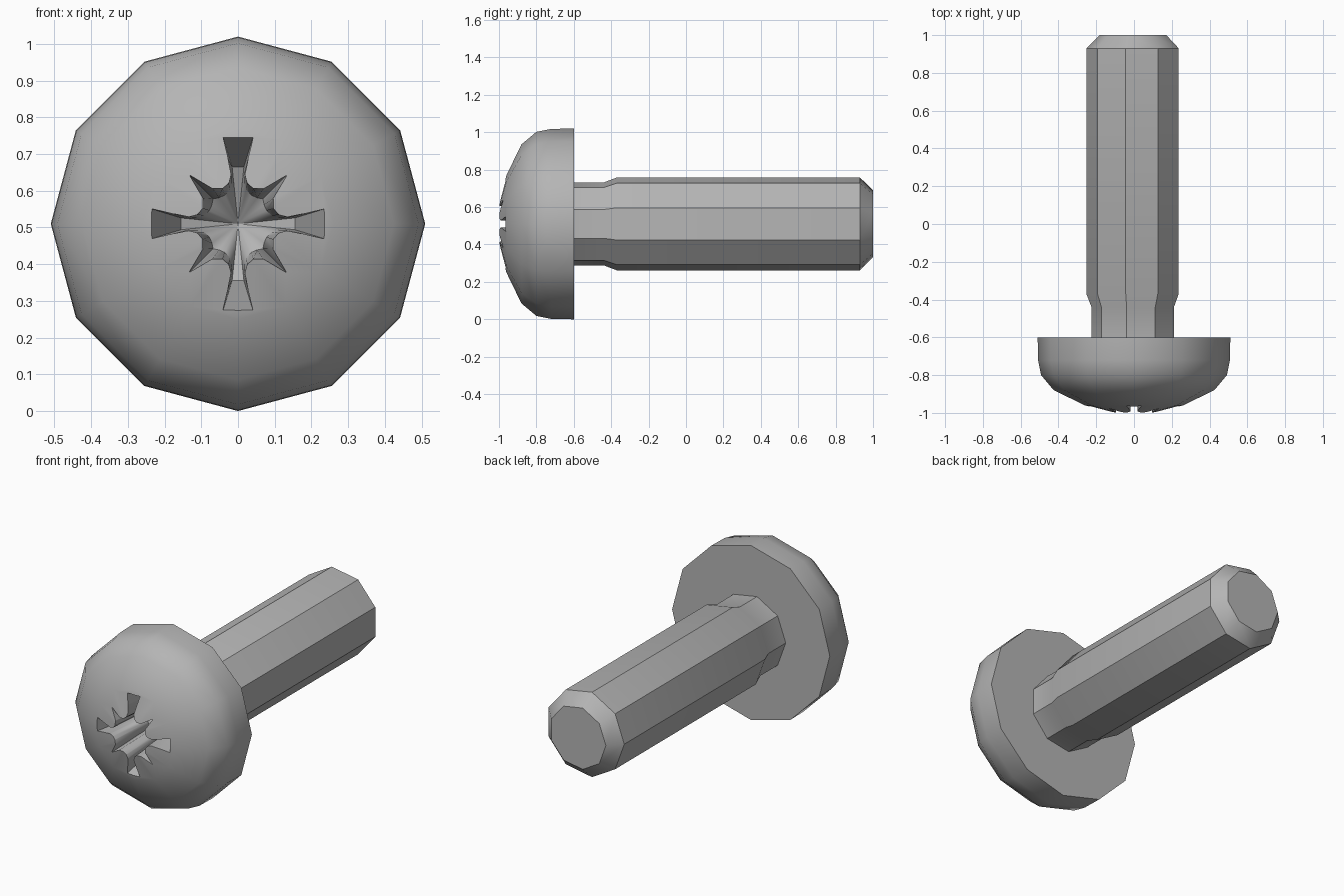
import bpy
import bmesh
from math import cos, sin, pi, radians

CENTRE_Z = 0.51

default_cube = bpy.data.objects.get("Cube")
if default_cube:
    bpy.data.objects.remove(default_cube, do_unlink=True)

# One plain steel colour
steel = bpy.data.materials.new("grey_steel")
steel.use_nodes = True
colour = (0.46, 0.46, 0.46, 1)
steel.diffuse_color = colour
steel.node_tree.nodes["Principled BSDF"].inputs["Base Color"].default_value = colour


def loft(name, rings, tip=None):
    """Join rings of (x, y, z) points, cap the start, and cap or point the end."""
    bm = bmesh.new()
    rows = [[bm.verts.new(p) for p in ring] for ring in rings]
    count = len(rows[0])
    for a, b in zip(rows, rows[1:]):
        for i in range(count):
            j = (i + 1) % count
            bm.faces.new((a[i], a[j], b[j], b[i]))
    bm.faces.new(rows[0])
    if tip:
        point = bm.verts.new(tip)
        for i in range(count):
            bm.faces.new((rows[-1][i], rows[-1][(i + 1) % count], point))
    else:
        bm.faces.new(rows[-1])
    bmesh.ops.recalc_face_normals(bm, faces=bm.faces)
    mesh = bpy.data.meshes.new(name)
    bm.to_mesh(mesh)
    bm.free()
    mesh.materials.append(steel)
    obj = bpy.data.objects.new(name, mesh)
    bpy.context.collection.objects.link(obj)
    return obj


def turned(name, profile, sides, start):
    """Solid of revolution about the long axis from (y, radius) pairs."""
    angles = [radians(start) + 2 * pi * i / sides for i in range(sides)]
    return loft(name, [[(r * cos(a), y, CENTRE_Z + r * sin(a)) for a in angles]
                       for y, r in profile])


def cross_ring(y, half_quarter):
    """Mirror an eighth of the recess outline, then repeat it four times."""
    quarter = half_quarter + [(v, u) for u, v in reversed(half_quarter[:-1])]
    ring = []
    for turn in range(4):
        c, s = round(cos(turn * pi / 2)), round(sin(turn * pi / 2))
        ring += [(u * c + v * s, y, CENTRE_Z - u * s + v * c) for u, v in quarter]
    return ring


def finish(obj, angle):
    bpy.ops.object.select_all(action="DESELECT")
    obj.select_set(True)
    bpy.context.view_layer.objects.active = obj
    for mod in list(obj.modifiers):
        bpy.ops.object.modifier_apply(modifier=mod.name)
    bpy.ops.object.shade_smooth_by_angle(angle=radians(angle))


# Domed head
head = turned("screw_head", [(-0.6, 0.51), (-0.72, 0.508), (-0.8, 0.492),
                             (-0.88, 0.425), (-0.96, 0.26), (-1.0, 0.1)], 12, 0)

# Cross recess with thin diagonal notches, tapering to a pointed floor
mouth = [(0.045, 0.25), (0.028, 0.18), (0.019, 0.135), (0.025, 0.112),
         (0.042, 0.097), (0.07, 0.097), (0.14, 0.14)]
floor = [(0.016, 0.155), (0.015, 0.13), (0.016, 0.108), (0.022, 0.092),
         (0.036, 0.078), (0.052, 0.071), (0.068, 0.068)]
cutter = loft("recess_cutter", [cross_ring(-1.01, mouth), cross_ring(-0.72, floor)],
              tip=(0, -0.66, CENTRE_Z))
cutter.hide_render = True
cut = head.modifiers.new("recess", "BOOLEAN")
cut.operation = "DIFFERENCE"
cut.solver = "EXACT"
cut.object = cutter
finish(head, 40)
bpy.data.objects.remove(cutter, do_unlink=True)

# Nine-sided shaft with a narrow neck and a chamfered end
shaft = turned("screw_shaft", [(-0.6, 0.225), (-0.44, 0.225), (-0.37, 0.252),
                               (0.93, 0.252), (1.0, 0.182)], 9, 20)
finish(shaft, 30)
